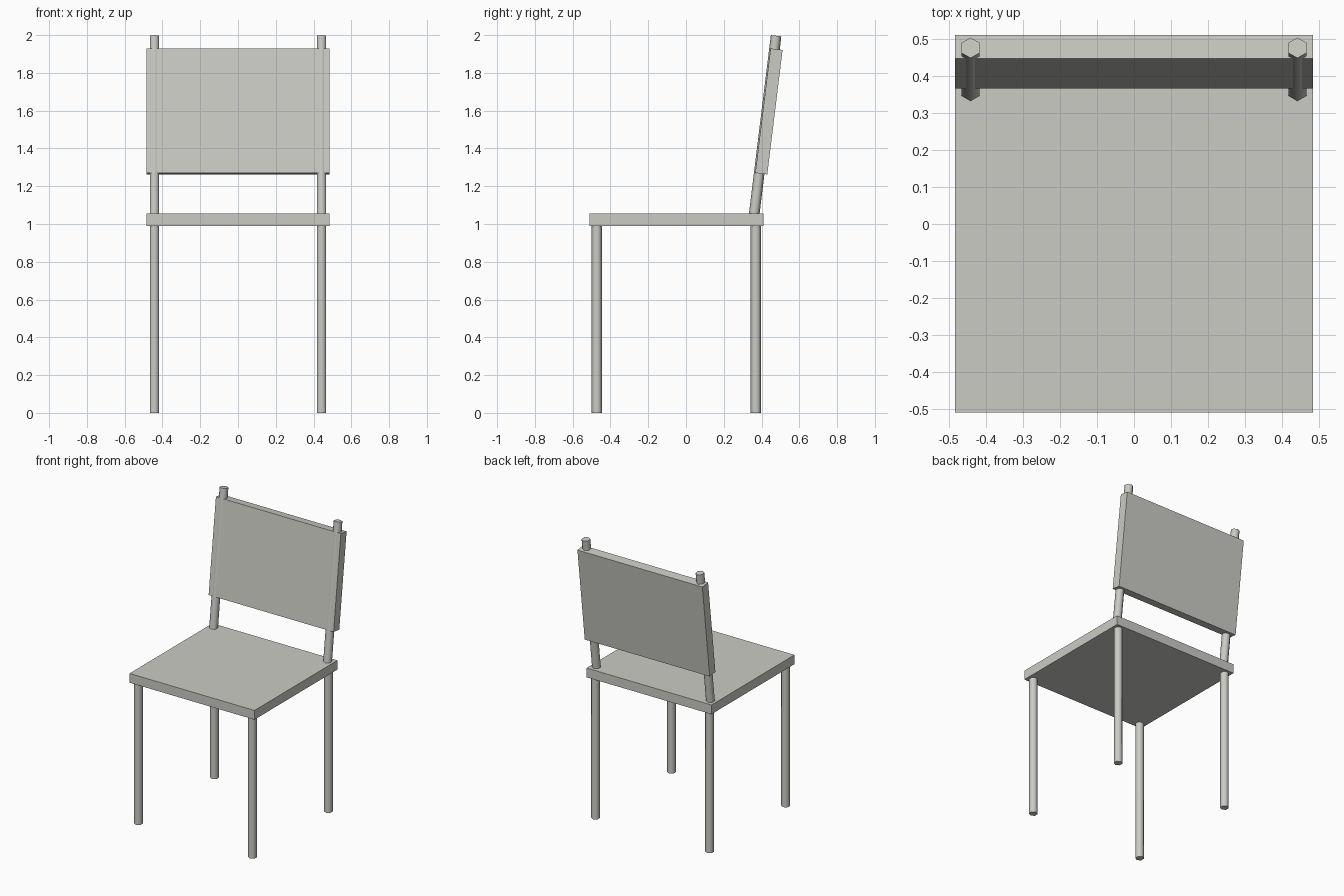
import bpy, math

if "Cube" in bpy.data.objects:
    bpy.data.objects.remove(bpy.data.objects["Cube"])

grey = bpy.data.materials.new("light warm grey")
grey.diffuse_color = (0.6, 0.6, 0.56, 1)
grey.use_nodes = True
grey.node_tree.nodes["Principled BSDF"].inputs["Base Color"].default_value = grey.diffuse_color

LEAN = math.radians(7)      # backward lean of the backrest
POST_X = 0.4425
RADIUS = 0.028


def finish(name):
    ob = bpy.context.object
    ob.name = name
    ob.data.materials.append(grey)
    return ob


def box(name, size, centre, lean=0.0):
    bpy.ops.mesh.primitive_cube_add(size=1, location=centre, rotation=(-lean, 0, 0))
    ob = finish(name)
    ob.scale = size
    return ob


def pole(name, centre, length, lean=0.0):
    # six-sided pole with its corners pointing to front and back
    bpy.ops.mesh.primitive_cylinder_add(vertices=6, radius=RADIUS, depth=length,
                                        location=centre, rotation=(-lean, 0, 0))
    finish(name)
    bpy.ops.object.shade_smooth_by_angle(angle=math.radians(65))


# seat slab and leaning back panel
box("seat", (0.97, 0.92, 0.065), (0, -0.05, 1.0225))
box("back_panel", (0.97, 0.064, 0.664), (0, 0.439, 1.596), LEAN)

# legs and back posts on both sides
top_y, top_z, post_len = 0.477, 1.9965, 0.985
for side, x in (("left", -POST_X), ("right", POST_X)):
    pole("front_leg_" + side, (x, -0.472, 0.4975), 0.995)
    pole("back_leg_" + side, (x, 0.37, 0.4975), 0.995)
    pole("back_post_" + side,
         (x, top_y - math.sin(LEAN) * post_len / 2, top_z - math.cos(LEAN) * post_len / 2),
         post_len, LEAN)
